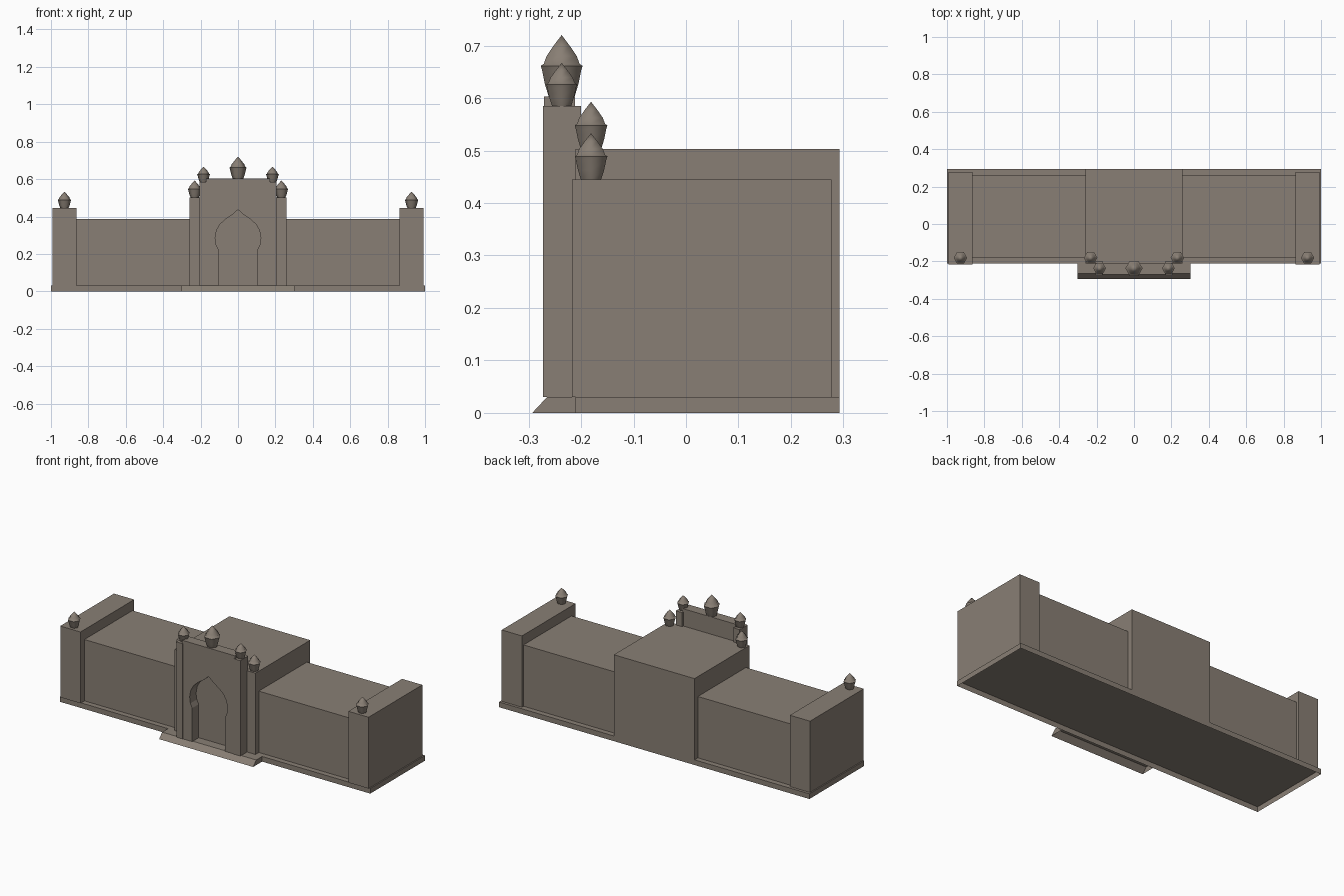
import bpy, bmesh, math

if "Cube" in bpy.data.objects:
    bpy.data.objects.remove(bpy.data.objects["Cube"])

stone = bpy.data.materials.new("warm grey stone")
stone.diffuse_color = (0.25, 0.212, 0.176, 1)
stone.use_nodes = True
stone.node_tree.nodes["Principled BSDF"].inputs["Base Color"].default_value = stone.diffuse_color


def finish(name, bm):
    bmesh.ops.recalc_face_normals(bm, faces=bm.faces)
    me = bpy.data.meshes.new(name)
    bm.to_mesh(me)
    bm.free()
    ob = bpy.data.objects.new(name, me)
    me.materials.append(stone)
    bpy.context.collection.objects.link(ob)
    return ob


def open_below(bm):
    low = [f for f in bm.faces if all(v.co.z < 1e-4 for v in f.verts)]
    bmesh.ops.delete(bm, geom=low, context='FACES_ONLY')


def box(name, x0, x1, y0, y1, z0, z1, hollow=False):
    bm = bmesh.new()
    bmesh.ops.create_cube(bm, size=1)
    for v in bm.verts:
        v.co.x = x1 if v.co.x > 0 else x0
        v.co.y = y1 if v.co.y > 0 else y0
        v.co.z = z1 if v.co.z > 0 else z0
    if hollow:
        open_below(bm)
    return finish(name, bm)


def prism(name, outline, offset, hollow=False):
    """Extrude a closed outline of 3D points along an offset."""
    bm = bmesh.new()
    face = bm.faces.new([bm.verts.new(p) for p in outline])
    ext = bmesh.ops.extrude_face_region(bm, geom=[face], use_keep_orig=True)
    moved = [g for g in ext["geom"] if isinstance(g, bmesh.types.BMVert)]
    bmesh.ops.translate(bm, verts=moved, vec=offset)
    if hollow:
        open_below(bm)
    return finish(name, bm)


# Six-sided bud finial: (radius, height) fractions
BUD = [(0.62, 0), (0.80, 0.2), (0.93, 0.42), (1.0, 0.5), (0.86, 0.53),
       (0.72, 0.66), (0.38, 0.83), (0, 1)]


def finial(name, x, y, z, r, h):
    bm = bmesh.new()
    rings = []
    for fr, fz in BUD[:-1]:
        rings.append([bm.verts.new((x + r * fr * math.cos(i * math.pi / 3),
                                    y + r * fr * math.sin(i * math.pi / 3),
                                    z + h * fz)) for i in range(6)])
    tip = bm.verts.new((x, y, z + h))
    bm.faces.new(rings[0])
    for i in range(6):
        j = (i + 1) % 6
        for a, b in zip(rings, rings[1:]):
            bm.faces.new((a[i], a[j], b[j], b[i]))
        bm.faces.new((rings[-1][i], rings[-1][j], tip))
    ob = finish(name, bm)
    bpy.context.view_layer.objects.active = ob
    ob.select_set(True)
    bpy.ops.object.shade_smooth_by_angle(angle=math.radians(62))
    ob.select_set(False)


# Plinth, hollow underneath, and sloped entrance step
box("plinth", -1, 1, -0.211, 0.293, 0, 0.03, hollow=True)
prism("entrance_step", [(-0.303, -0.293, 0), (-0.303, -0.265, 0.03),
                        (-0.303, -0.211, 0.03), (-0.303, -0.211, 0)],
      (0.606, 0, 0), hollow=True)

# Main hall
box("central_hall", -0.26, 0.26, -0.211, 0.293, 0.03, 0.503)

# Portal panel with an ogee archway notched through it
half = [(0.105, 0.03), (0.105, 0.225), (0.117, 0.25), (0.122, 0.285),
        (0.115, 0.325), (0.097, 0.357), (0.07, 0.383), (0.03, 0.41)]
arch = [(-x, z) for x, z in half] + [(0, 0.437)] + half[::-1]
outline = arch + [(0.17, 0.03), (0.17, 0.603), (-0.17, 0.603), (-0.17, 0.03)]
prism("portal_panel", [(x, -0.271, z) for x, z in outline], (0, 0.059, 0))
finial("portal_centre_finial", 0, -0.237, 0.603, 0.046, 0.117)

# Mirrored parts
for s, side in ((-1, "left"), (1, "right")):
    def span(a, b):
        return sorted((s * a, s * b))
    box(side + "_wing", *span(0.26, 0.865), -0.18, 0.262, 0.03, 0.387)
    box(side + "_end_tower", *span(0.863, 0.993), -0.217, 0.277, 0.03, 0.445)
    box(side + "_portal_pilaster", *span(0.165, 0.206), -0.273, -0.2, 0.03, 0.585)
    finial(side + "_tower_finial", s * 0.928, -0.181, 0.445, 0.036, 0.088)
    finial(side + "_hall_finial", s * 0.232, -0.181, 0.503, 0.036, 0.09)
    finial(side + "_pilaster_finial", s * 0.184, -0.237, 0.585, 0.034, 0.082)
